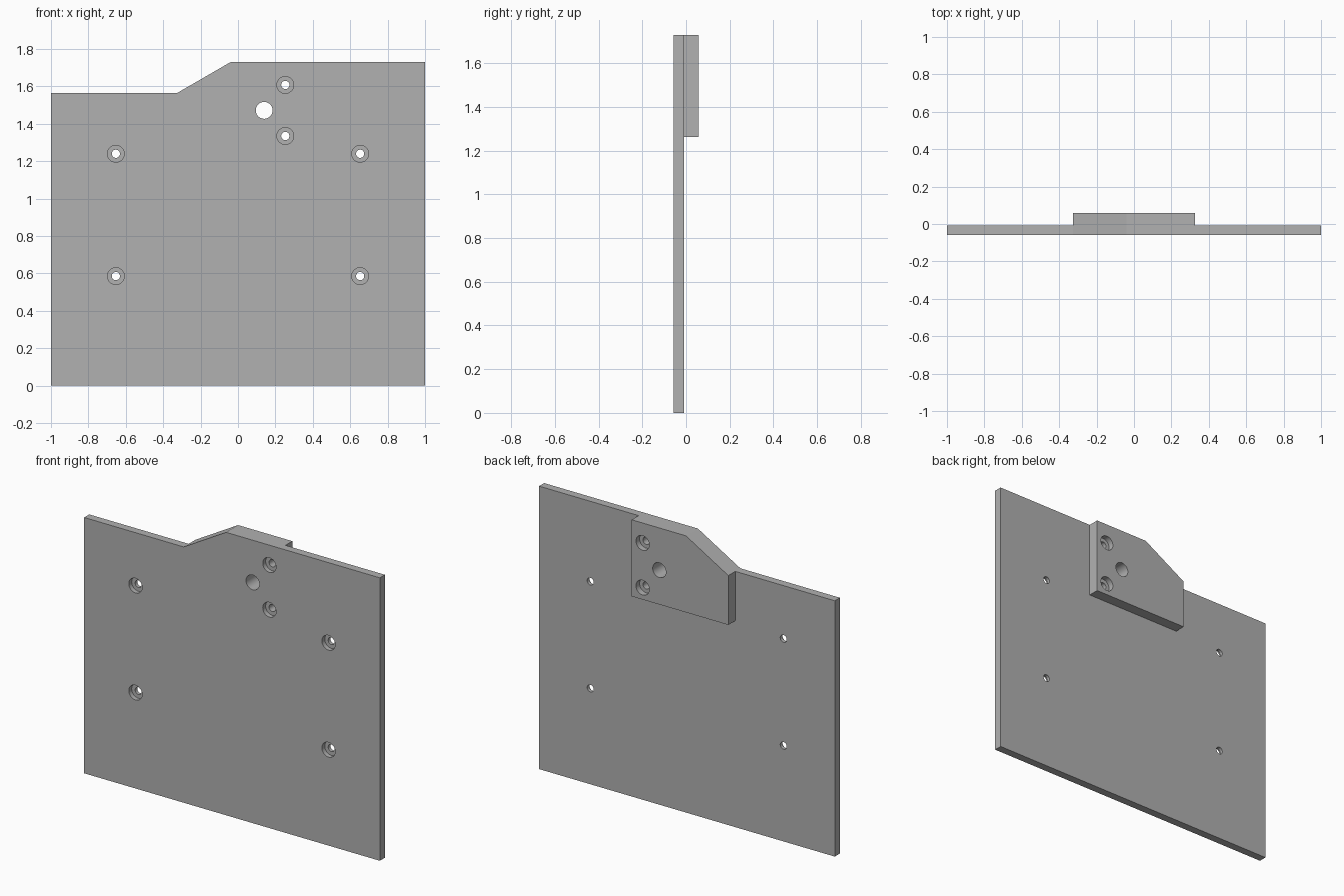
import bpy, bmesh, math
from mathutils import Matrix

if "Cube" in bpy.data.objects:
    bpy.data.objects.remove(bpy.data.objects["Cube"], do_unlink=True)

FRONT, MID, BACK = -0.058, -0.009, 0.058      # plate front, plate back, block back
TOP, SHOULDER, SIDE, SLOPE = 1.73, 1.564, 0.327, -0.04
BORE_R, SCREW_R = 0.045, 0.022

grey = bpy.data.materials.new("plain grey")
grey.use_nodes = True
grey.diffuse_color = (0.44, 0.44, 0.44, 1)
grey.node_tree.nodes["Principled BSDF"].inputs["Base Color"].default_value = grey.diffuse_color


def make_object(name, bm):
    bmesh.ops.recalc_face_normals(bm, faces=bm.faces)
    mesh = bpy.data.meshes.new(name)
    bm.to_mesh(mesh)
    bm.free()
    mesh.materials.append(grey)
    obj = bpy.data.objects.new(name, mesh)
    bpy.context.collection.objects.link(obj)
    return obj


def prism(name, outline, y0, y1):
    """Closed slab from an x-z outline."""
    bm = bmesh.new()
    near, far = ([bm.verts.new((x, y, z)) for x, z in outline] for y in (y0, y1))
    bm.faces.new(near)
    bm.faces.new(far[::-1])
    for i in range(len(outline)):
        j = (i + 1) % len(outline)
        bm.faces.new((near[i], far[i], far[j], near[j]))
    return make_object(name, bm)


def rod(x, z, radius, y0, y1):
    """Round cutter along y."""
    bm = bmesh.new()
    place = Matrix.Translation((x, (y0 + y1) / 2, z)) @ Matrix.Rotation(math.pi / 2, 4, "X")
    bmesh.ops.create_cone(bm, cap_ends=True, segments=48, radius1=radius,
                          radius2=radius, depth=y1 - y0, matrix=place)
    return make_object("hole_cutter", bm)


def combine(target, other, operation):
    """Apply a boolean, then discard the helper."""
    mod = target.modifiers.new(operation, "BOOLEAN")
    mod.operation, mod.solver, mod.object = operation, "EXACT", other
    bpy.context.view_layer.objects.active = target
    bpy.ops.object.modifier_apply(modifier=mod.name)
    bpy.data.objects.remove(other, do_unlink=True)


# Main plate with a sloped step, and the thick block behind its top edge
plate = prism("mounting_plate", [(-1, 0), (1, 0), (1, TOP), (SLOPE, TOP),
                                 (-SIDE, SHOULDER), (-1, SHOULDER)], FRONT, MID)
block = prism("back_block", [(-SIDE, 1.262), (SIDE, 1.262), (SIDE, TOP),
                             (SLOPE, TOP), (-SIDE, SHOULDER)], MID, BACK)
combine(plate, block, "UNION")

# Counterbored screw holes: four in the plate, two through the block
corners = [(x, z) for x in (-0.653, 0.653) for z in (0.586, 1.24)]
block_holes = [(0.253, 1.335), (0.253, 1.608)]
for x, z in corners + block_holes:
    combine(plate, rod(x, z, SCREW_R, -0.2, 0.2), "DIFFERENCE")
    combine(plate, rod(x, z, BORE_R, -0.2, FRONT + 0.028), "DIFFERENCE")
for x, z in block_holes:
    combine(plate, rod(x, z, BORE_R, BACK - 0.035, 0.2), "DIFFERENCE")

# Plain through hole
combine(plate, rod(0.14, 1.472, BORE_R, -0.2, 0.2), "DIFFERENCE")

bpy.ops.object.select_all(action="DESELECT")
plate.select_set(True)
bpy.context.view_layer.objects.active = plate
bpy.ops.object.shade_smooth_by_angle(angle=math.radians(30))
